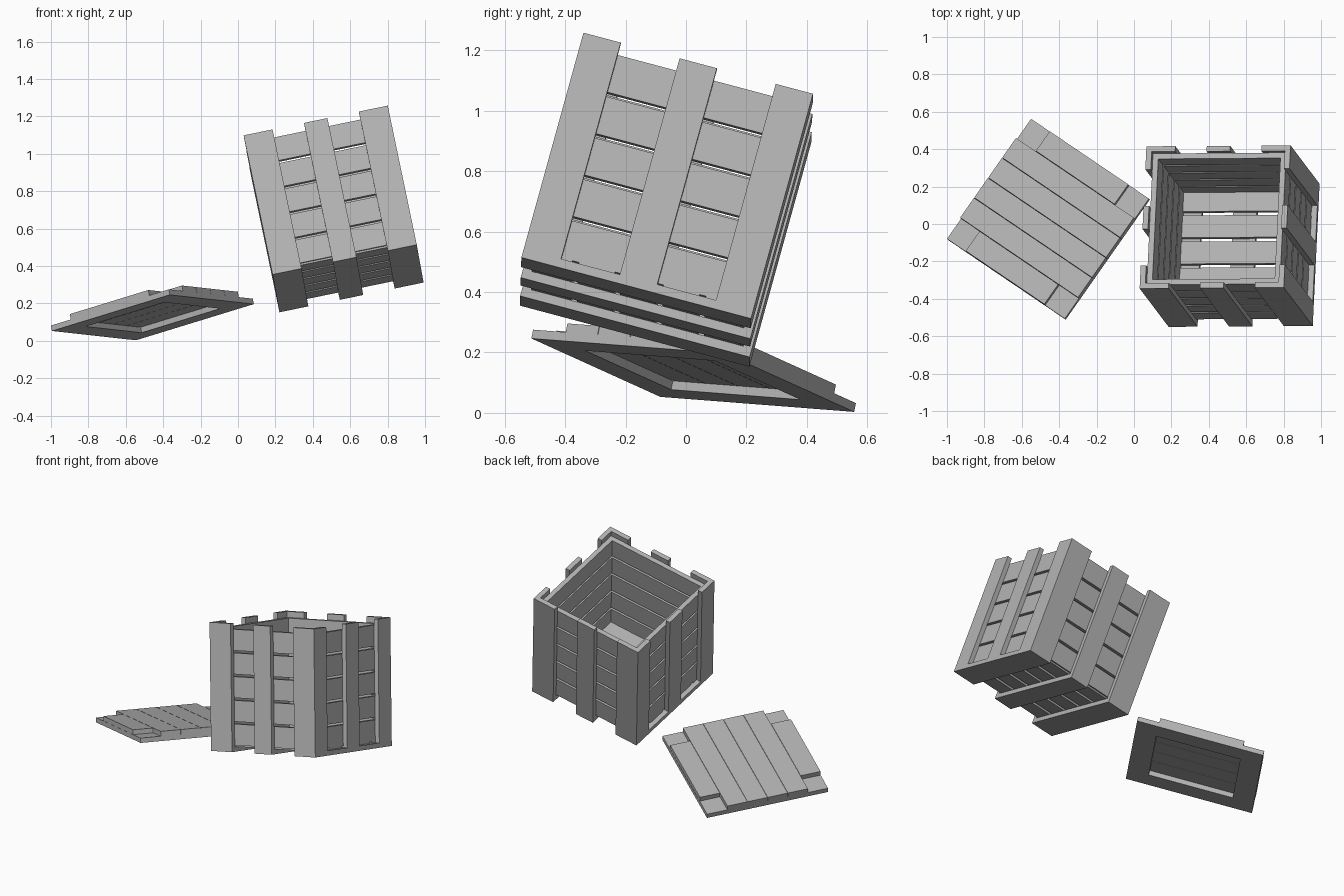
import bpy
from mathutils import Matrix, Vector

cube = bpy.data.objects.get("Cube")
if cube:
    bpy.data.objects.remove(cube, do_unlink=True)

wood = bpy.data.materials.new("grey_wood")
wood.use_nodes = True
GREY = (0.45, 0.45, 0.45, 1)
wood.diffuse_color = GREY
wood.node_tree.nodes["Principled BSDF"].inputs["Base Color"].default_value = GREY


def frame(origin, x_dir, z_dir):
    """Tilted local frame from a corner and two directions."""
    z = Vector(z_dir).normalized()
    x = Vector(x_dir)
    x = (x - z * x.dot(z)).normalized()
    y = z.cross(x)
    rot = Matrix((x, y, z)).transposed().to_4x4()
    return Matrix.Translation(origin) @ rot


def board(name, place, xs, ys, zs):
    """Plank filling the given local ranges."""
    bpy.ops.mesh.primitive_cube_add(size=1)
    ob = bpy.context.object
    ob.name = name
    size = [r[1] - r[0] for r in (xs, ys, zs)]
    mid = [(r[0] + r[1]) / 2 for r in (xs, ys, zs)]
    ob.data.transform(Matrix.Translation(mid) @ Matrix.Diagonal((*size, 1)))
    ob.data.materials.append(wood)
    ob.matrix_world = place


T = 0.03        # plank thickness
W = 0.128       # plank width
S = 0.787       # crate size
PITCH = 0.145   # slat spacing

# Tilted open crate
crate = frame((0.185, -0.55, 0.355), (0.98, 0.005, 0.196), (-0.197, 0.261, 0.945))
uprights = [(0, W), (S / 2 - W / 2, S / 2 + W / 2), (S - W, S)]
front_uprights = [(T, T + W), uprights[1], (S - T - W, S - T)]
runners = [(0, T + W), uprights[1], (S - T - W, S)]

for side, near, inner in (("front", (0, T), (T, 2 * T)),
                          ("back", (S - T, S), (S - 2 * T, S - T))):
    for span in front_uprights:
        board(side + "_upright", crate, span, near, (T, S))
    for i in range(5):
        low = 0.04 + i * PITCH
        board(side + "_slat", crate, (T, S - T), inner, (low, low + 0.13))

for side, near, inner in (("right", (0, T), (T, 2 * T)),
                          ("left", (S - T, S), (S - 2 * T, S - T))):
    for span in uprights:
        board(side + "_upright", crate, near, span, (T, S))
    for i in range(5):
        low = 0.04 + i * PITCH
        board(side + "_slat", crate, inner, (2 * T, S - 2 * T), (low, low + 0.13))

# Crate floor
for span in runners:
    board("floor_runner", crate, span, (0, S), (0, T))
for i in range(5):
    y = 0.042 + i * PITCH
    board("floor_slat", crate, (T, S - T), (y, y + 0.123), (T, 2 * T))

# Lid lying beside the crate
lid = frame((-0.995, -0.085, 0.053), (0.635, -0.43, 0.195), (-0.167, 0.192, 0.968))
L = 0.785
w = L / 6
for span in ((0, w), (L - w, L)):
    board("lid_end_frame", lid, span, (0, L), (0, T))
    board("lid_side_frame", lid, (w, L - w), span, (0, T))
for i in range(6):
    ends = (w, L - w) if i in (0, 5) else (0, L)
    board("lid_plank", lid, ends, (i * w + 0.001, (i + 1) * w - 0.001), (T, 2 * T))
